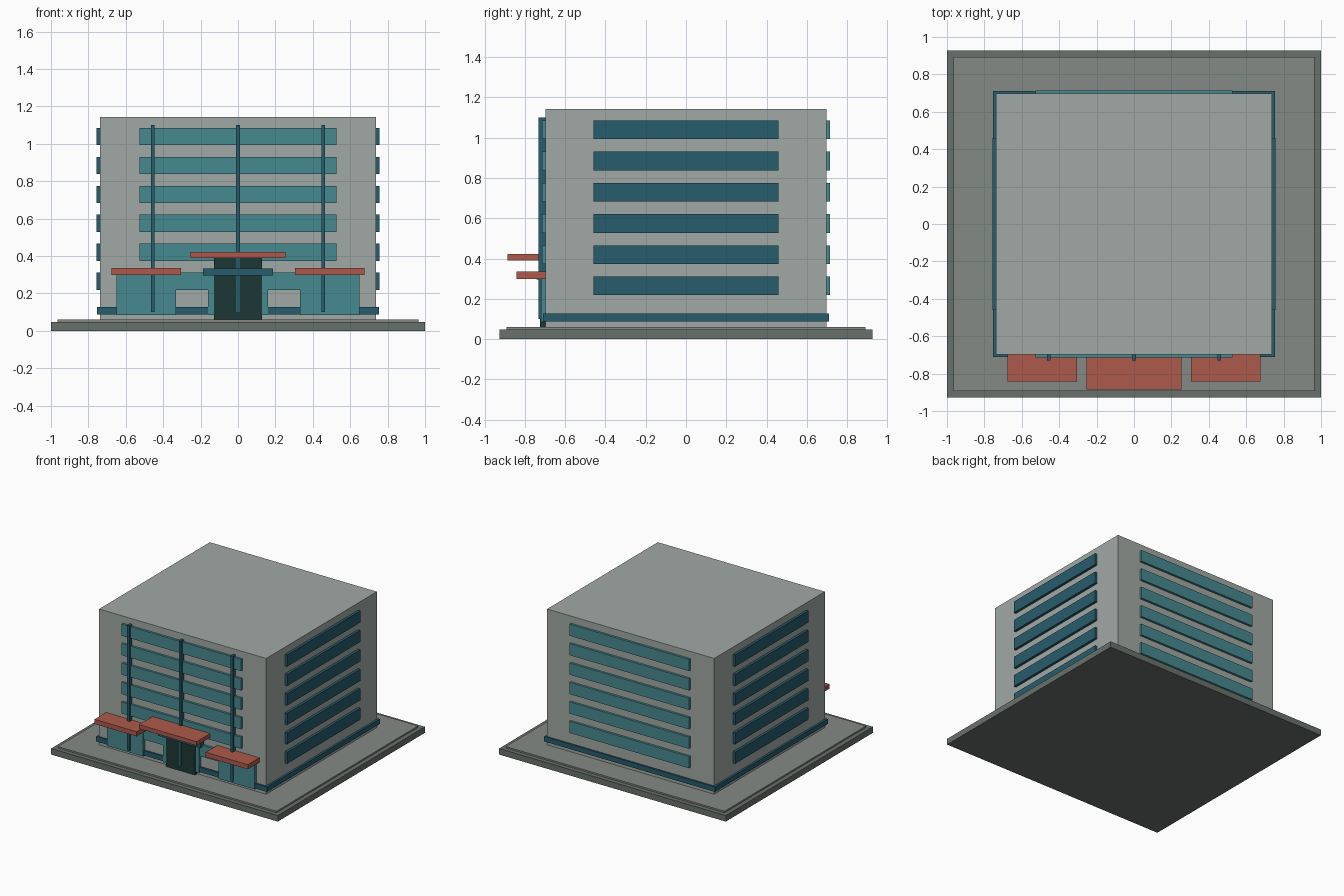
import bpy
import bmesh
from mathutils import Matrix

if "Cube" in bpy.data.objects:
    bpy.data.objects.remove(bpy.data.objects["Cube"])


def material(name, r, g, b):
    # display colour converted to linear
    m = bpy.data.materials.new(name)
    m.diffuse_color = [(c / 255) ** 2.2 for c in (r, g, b)] + [1]
    m.use_nodes = True
    m.node_tree.nodes["Principled BSDF"].inputs["Base Color"].default_value = m.diffuse_color
    return m


WALL = material("wall_grey", 160, 167, 163)
PAVE = material("paving_grey", 104, 112, 107)
PAVE_TOP = material("terrace_grey", 132, 137, 132)
TEAL = material("teal_glass", 72, 136, 142)
BLUE = material("dark_blue", 44, 92, 108)
DARK = material("door_dark", 34, 58, 56)
RED = material("canopy_red", 172, 90, 76)


def box(name, x, y, z, mat):
    """Box from (min, max) ranges on each axis."""
    bm = bmesh.new()
    size = [r[1] - r[0] for r in (x, y, z)]
    mid = [(r[0] + r[1]) / 2 for r in (x, y, z)]
    bmesh.ops.create_cube(bm, size=1, matrix=Matrix.Diagonal((*size, 1)))
    me = bpy.data.meshes.new(name)
    bm.to_mesh(me)
    bm.free()
    me.materials.append(mat)
    ob = bpy.data.objects.new(name, me)
    ob.location = mid
    bpy.context.collection.objects.link(ob)
    return ob


# Stepped plinth
box("plinth", (-1, 1), (-0.927, 0.927), (0, 0.048), PAVE)
box("terrace", (-0.965, 0.965), (-0.892, 0.892), (0.048, 0.06), PAVE_TOP)

# Main block
box("main_block", (-0.737, 0.737), (-0.697, 0.697), (0.06, 1.143), WALL)

# Skirting strip around the base, one bar per side
for s, side in ((-1, "low"), (1, "high")):
    box("skirting_y_" + side, (-0.753, 0.753), sorted((s * 0.69, s * 0.711)), (0.088, 0.127), BLUE)
    box("skirting_x_" + side, sorted((s * 0.73, s * 0.753)), (-0.69, 0.69), (0.088, 0.127), BLUE)

# Ribbon windows, six storeys on all four sides
for i in range(6):
    z = (0.218 + 0.155 * i, 0.311 + 0.155 * i)
    for s, fb, lr in ((-1, "front", "left"), (1, "back", "right")):
        box(f"window_{fb}_{i}", (-0.527, 0.527), sorted((s * 0.69, s * 0.715)), z, TEAL)
        box(f"window_{lr}_{i}", sorted((s * 0.73, s * 0.757)), (-0.46, 0.46), z, BLUE)

# Vertical mullions on the front
for i, x in enumerate((-0.456, 0, 0.456)):
    box(f"mullion_{i}", (x - 0.01, x + 0.01), (-0.731, -0.69), (0.1, 1.1), BLUE)

# Shopfronts with canopies either side of the entrance
for s, side in ((-1, "left"), (1, "right")):
    box("shopfront_" + side, sorted((s * 0.332, s * 0.65)), (-0.72, -0.69), (0.084, 0.311), TEAL)
    box("shop_canopy_" + side, sorted((s * 0.305, s * 0.676)), (-0.842, -0.69), (0.298, 0.335), RED)

# Entrance: surround, door, lintel and canopy
box("entrance_surround", (-0.16, 0.16), (-0.718, -0.69), (0.084, 0.311), TEAL)
box("entrance_door", (-0.127, 0.127), (-0.724, -0.69), (0.06, 0.39), DARK)
box("entrance_lintel", (-0.187, 0.187), (-0.742, -0.69), (0.297, 0.334), BLUE)
box("entrance_canopy", (-0.255, 0.255), (-0.885, -0.69), (0.39, 0.422), RED)
